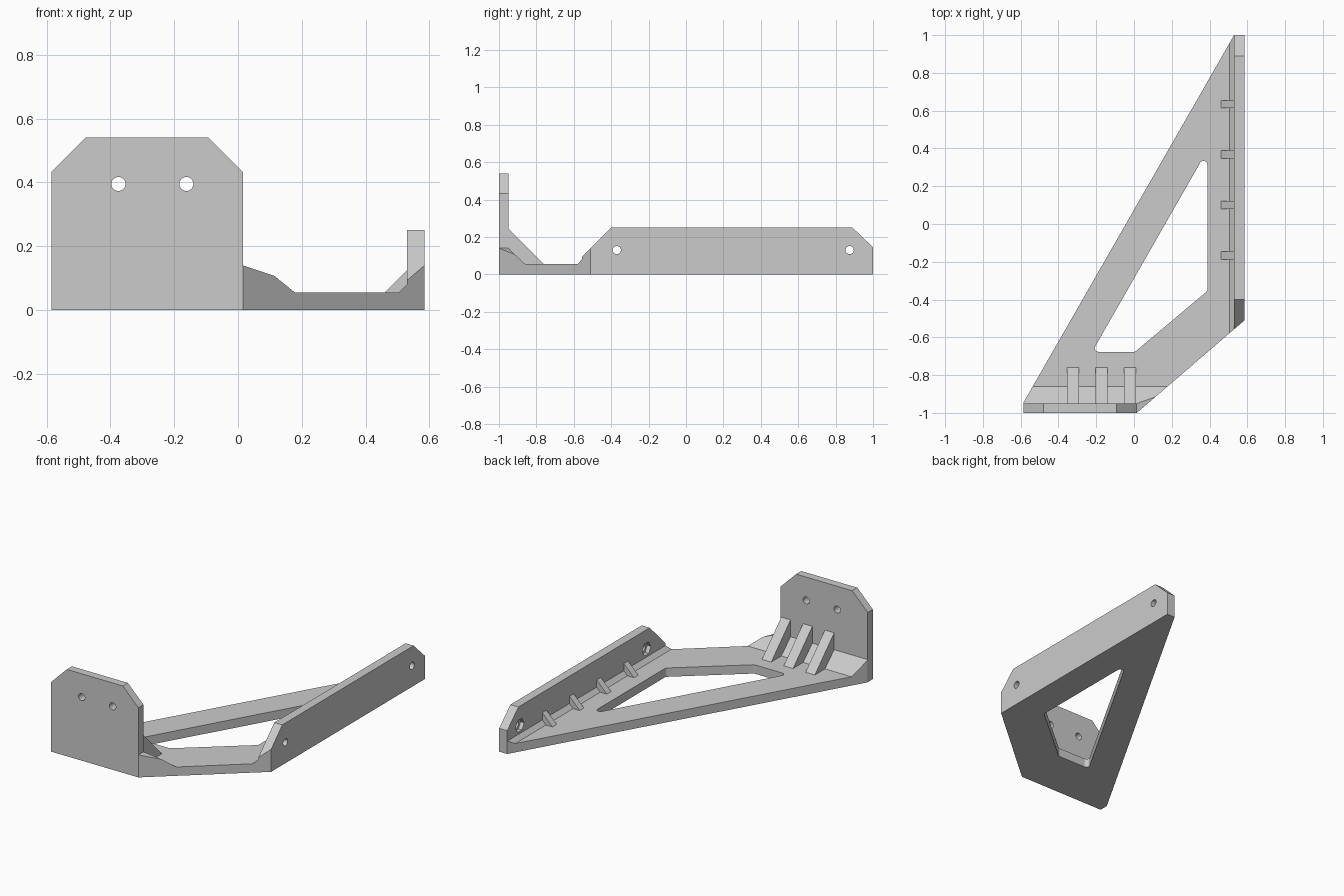
import bpy, bmesh, math
from mathutils import Vector

cube = bpy.data.objects.get("Cube")
if cube:
    bpy.data.objects.remove(cube, do_unlink=True)

grey = bpy.data.materials.new("light grey plastic")
grey.use_nodes = True
COLOUR = (0.6, 0.6, 0.6, 1)
grey.diffuse_color = COLOUR
grey.node_tree.nodes["Principled BSDF"].inputs["Base Color"].default_value = COLOUR

# Main dimensions
W, X0, X1 = 0.585, 0.015, 0.53      # half width, front plate edge, side plate inner face
T, YF = 0.055, -0.95                # base thickness, front plate inner face

# Clipping planes along the slanted sides of the base (point, outward normal)
DIAGONAL = ((X0, -1, 0), (0.49, -0.57, 0))
LONG_EDGE = ((-W, -0.945, 0), (-1.945, 1.115, 0))
GUSSET_TOP = ((X0, -1, 0.14), (1, 0, 3))


def prism(name, profile, axis, lo, hi, cuts=()):
    """Extrude a 2D profile along an axis, then trim it with planes."""
    def place(a, b, t):
        return {"x": (t, a, b), "y": (a, t, b), "z": (a, b, t)}[axis]
    bm = bmesh.new()
    low = [bm.verts.new(place(a, b, lo)) for a, b in profile]
    high = [bm.verts.new(place(a, b, hi)) for a, b in profile]
    bm.faces.new(low)
    bm.faces.new(high)
    n = len(profile)
    for i in range(n):
        j = (i + 1) % n
        bm.faces.new((low[i], low[j], high[j], high[i]))
    for point, normal in cuts:
        geom = bm.verts[:] + bm.edges[:] + bm.faces[:]
        bmesh.ops.bisect_plane(bm, geom=geom, dist=1e-6, plane_co=point,
                               plane_no=Vector(normal).normalized(), clear_outer=True)
        rim = [e for e in bm.edges if e.is_boundary]
        if rim:
            bmesh.ops.edgeloop_fill(bm, edges=rim)
    bmesh.ops.recalc_face_normals(bm, faces=bm.faces[:])
    mesh = bpy.data.meshes.new(name)
    bm.to_mesh(mesh)
    bm.free()
    mesh.materials.append(grey)
    ob = bpy.data.objects.new(name, mesh)
    bpy.context.collection.objects.link(ob)
    return ob


def cut(ob, cutter):
    """Subtract the cutter and discard it."""
    mod = ob.modifiers.new("cut", "BOOLEAN")
    mod.operation, mod.solver, mod.object = "DIFFERENCE", "EXACT", cutter
    bpy.context.view_layer.update()
    with bpy.context.temp_override(object=ob, active_object=ob):
        bpy.ops.object.modifier_apply(modifier=mod.name)
    bpy.data.objects.remove(cutter, do_unlink=True)


def circle(a, b, r, sides):
    return [(a + r * math.cos(math.tau * i / sides), b + r * math.sin(math.tau * i / sides))
            for i in range(sides)]


def rounded(points, r, steps=6):
    """Round every corner of a counter-clockwise convex polygon."""
    out = []
    n = len(points)
    for i in range(n):
        p = Vector(points[i])
        u = (Vector(points[i - 1]) - p).normalized()
        v = (Vector(points[(i + 1) % n]) - p).normalized()
        half = u.angle(v) / 2
        centre = p + (u + v).normalized() * r / math.sin(half)
        start = p + u * r / math.tan(half) - centre
        sweep = math.pi - 2 * half
        for k in range(steps + 1):
            a = sweep * k / steps
            out.append((centre.x + start.x * math.cos(a) - start.y * math.sin(a),
                        centre.y + start.x * math.sin(a) + start.y * math.cos(a)))
    return out


# Base plate with its rounded window
base = prism("base_plate", [(-W, -1), (X0, -1), (W, -0.51), (W, 1), (X1, 1), (-W, -0.945)],
             "z", 0, T)
window = [(-0.222, -0.677), (0.005, -0.677), (0.388, -0.355), (0.388, 0.39)]
cut(base, prism("window_cutter", rounded(window, 0.02), "z", -0.1, 0.2))

# Front plate with chamfered top corners and two bolt holes
front = prism("front_plate", [(-W, T), (X0, T), (X0, 0.433), (X0 - 0.107, 0.54),
                              (-W + 0.107, 0.54), (-W, 0.433)], "y", -1, YF)
for x in (-0.375, -0.162):
    cut(front, prism("bolt_cutter", circle(x, 0.395, 0.022, 24), "y", -1.1, -0.9))

# Side plate with sloped ends, bolt holes and hexagonal nut pockets
side = prism("side_plate", [(-0.595, T), (-0.4, 0.25), (0.89, 0.25), (1, 0.145), (1, T)],
             "x", X1, W, [DIAGONAL])
for y in (-0.37, 0.875):
    cut(side, prism("nut_cutter", circle(y, 0.13, 0.042, 6), "x", X1 - 0.1, X1 + 0.025))
    cut(side, prism("bolt_cutter", circle(y, 0.13, 0.022, 24), "x", 0.4, 0.7))

# Sloped fillets where the plates meet the base
prism("front_fillet", [(YF, T), (YF, 0.14), (YF + 0.09, T)], "x", -W, X0, [LONG_EDGE])
prism("front_gusset", [(-1, T), (-1, 0.14), (YF, 0.14), (YF + 0.09, T)], "x", X0, 0.3,
      [DIAGONAL, GUSSET_TOP])
prism("side_fillet", [(X1, T), (X1, T + 0.025), (X1 - 0.025, T)], "y", -0.7, 1,
      [DIAGONAL, LONG_EDGE])

# Triangular ribs
for i in range(3):
    x = -0.322 + 0.15 * i
    prism(f"front_rib_{i + 1}", [(YF, T), (YF, T + 0.19), (YF + 0.19, T)],
          "x", x - 0.032, x + 0.032)
for i in range(4):
    y = -0.167 + 0.267 * i
    prism(f"side_rib_{i + 1}", [(X1, T), (X1, T + 0.07), (X1 - 0.07, T)],
          "y", y - 0.021, y + 0.021)
